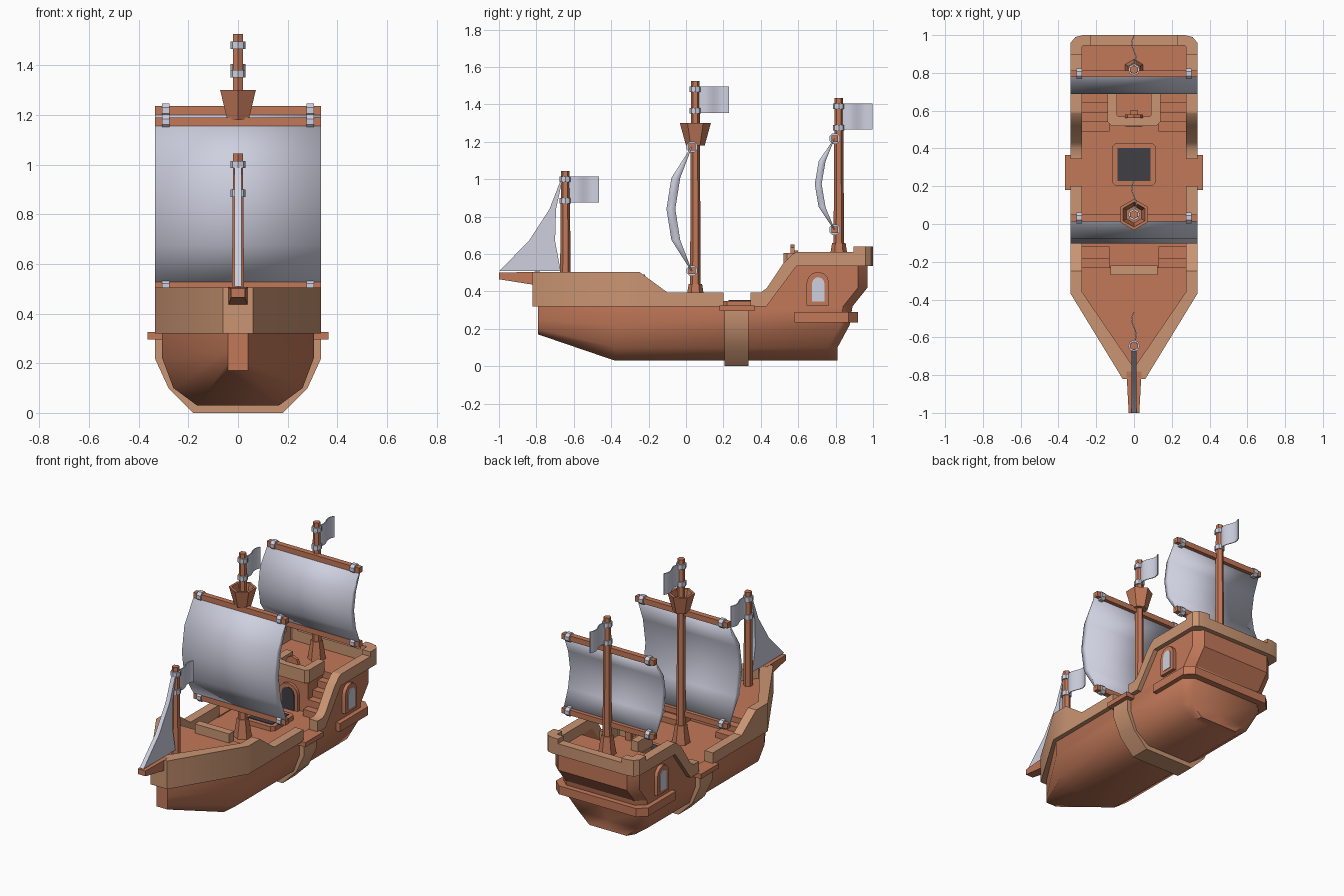
import bpy, bmesh
from math import sin, cos, pi, radians

default_cube = bpy.data.objects.get("Cube")
if default_cube:
    bpy.data.objects.remove(default_cube, do_unlink=True)


def material(name, colour):
    mat = bpy.data.materials.new(name)
    mat.use_nodes = True
    mat.diffuse_color = (*colour, 1)
    mat.node_tree.nodes["Principled BSDF"].inputs["Base Color"].default_value = (*colour, 1)
    return mat


WOOD = material("red wood", (.54, .19, .1))
TRIM = material("pale wood", (.59, .3, .17))
CLOTH = material("grey cloth", (.62, .63, .74))
DARK = material("dark opening", (.05, .05, .06))

SIDE, INNER, HULL = .335, .275, .305   # half widths of rail, rail inside, hull
DECK, FORE, QUARTER = .32, .43, .54    # deck heights


def loft(name, rings, mat, sharp=35):
    """Skin a list of closed rings, cap both ends, smooth below the sharp angle."""
    bm = bmesh.new()
    rows = [[bm.verts.new(p) for p in ring] for ring in rings]
    count = len(rows[0])
    for a, b in zip(rows, rows[1:]):
        for i in range(count):
            j = (i + 1) % count
            bm.faces.new((a[i], a[j], b[j], b[i]))
    bm.faces.new(rows[0])
    bm.faces.new(rows[-1])
    bmesh.ops.remove_doubles(bm, verts=bm.verts, dist=.0005)
    bmesh.ops.recalc_face_normals(bm, faces=bm.faces)
    for face in bm.faces:
        face.smooth = True
    for edge in bm.edges:
        edge.smooth = edge.calc_face_angle(0) < radians(sharp)
    mesh = bpy.data.meshes.new(name)
    bm.to_mesh(mesh)
    bm.free()
    mesh.materials.append(mat)
    obj = bpy.data.objects.new(name, mesh)
    bpy.context.collection.objects.link(obj)
    return obj


def box(name, x, y, z, mat):
    ring = [(x[0], y[0]), (x[1], y[0]), (x[1], y[1]), (x[0], y[1])]
    return loft(name, [[(*p, h) for p in ring] for h in z], mat)


def across(name, profile, x0, x1, mat):
    """Extrude a y-z profile along x."""
    return loft(name, [[(x, y, z) for y, z in profile] for x in (x0, x1)], mat)


def mirrored(half):
    return half + [(-p[0], *p[1:]) for p in reversed(half)]


def post(name, y, levels, mat, sides=6):
    """Upright many-sided post on the centre line from (radius, height) levels."""
    turn = [2 * pi * i / sides for i in range(sides)]
    return loft(name, [[(r * sin(a), y + r * cos(a), z) for a in turn] for r, z in levels], mat)


def spar(name, y, z, radius, x0, x1, mat, sides):
    turn = [2 * pi * (i + .5) / sides for i in range(sides)]
    return across(name, [(y + radius * cos(a), z + radius * sin(a)) for a in turn], x0, x1, mat)


def wall(name, stations, mat, s):
    """Rail from stations of outer x, outer y, inner x, inner y, bottom, top."""
    loft(name, [[(s * ox, oy, lo), (s * ox, oy, hi), (s * ix, iy, hi), (s * ix, iy, lo)]
                for ox, oy, ix, iy, lo, hi in stations], mat)


# Lower hull: blunt bow, faceted belly, chamfered raked stern
belly = [(.165, .03), (.26, .1), (HULL, .22), (HULL, DECK)]
stern_y = [.81, .81, .875, .89]
bow = [(.04, -.79, z) for z in (.17, .2, .25, DECK)]
sections = [bow, [(x, -.38, z) for x, z in belly]]
for inset, scale in ((.05, 1), (0, .82), (0, 0)):
    sections.append([(x * scale, y - inset, z) for (x, z), y in zip(belly, stern_y)])
loft("hull", [mirrored(s) for s in sections], WOOD, 45)

# Stern cabin, centre cabin block and foredeck
cabin = [mirrored([(HULL, .69, z), (HULL, y - .05, z), (.25, y, z)])
         for z, y in ((DECK, .89), (.42, .97), (QUARTER, .97))]
loft("stern_cabin", cabin, WOOD)
box("cabin_front", (-.13, .13), (.54, .7), (DECK, QUARTER), WOOD)
fore_plan = mirrored([(.28, -.23), (.28, -.37), (.03, -.77)])
loft("foredeck", [[(*p, z) for p in fore_plan] for z in (DECK, FORE)], WOOD)
box("foredeck_rail", (-.125, .125), (-.27, -.22), (FORE - .02, .49), TRIM)

# Midship band around the hull
band = mirrored([(.18, 0), (.28, .1), (SIDE, .22), (SIDE, .3)])
loft("midship_band", [[(x, y, z) for x, z in band] for y in (.205, .335)], TRIM)

# Everything repeated on both sides
arch = [(sin(a), cos(a)) for a in [pi * (i / 6 - .5) for i in range(7)]]


def arched(centre, half, low, spring):
    """Arched outline: straight sides with a round head."""
    return [(centre - half, low)] + [(centre + half * u, spring + half * v) for u, v in arch] \
        + [(centre + half, low)]


for side, s in (("left", 1), ("right", -1)):
    wall(side + "_fore_bulwark", [
        (SIDE, .2, INNER, .2, DECK, .395),
        (SIDE, -.1, INNER, -.1, DECK, .395),
        (SIDE, -.25, INNER, -.25, DECK, .505),
        (SIDE, -.37, INNER, -.36, DECK, .505),
        (.06, -.82, .015, -.74, DECK, .505),
        (0, -.82, 0, -.75, DECK, .505)], TRIM, s)
    across(side + "_waist_bulwark", [
        (.345, DECK), (.43, DECK), (.59, .535), (.59, .61), (.57, .6), (.52, .55),
        (.43, .415), (.4, .395), (.345, .395)], s * INNER, s * SIDE, TRIM)
    wall(side + "_stern_rail", [
        (SIDE, .59, INNER, .59, .535, .61),
        (SIDE, .96, INNER, .94, .535, .61),
        (.31, .99, .27, .945, .535, .61),
        (.27, 1, .26, .945, .535, .61),
        (0, 1, 0, .945, .535, .61)], TRIM, s)
    wall(side + "_stern_corner", [
        (SIDE, .895, INNER, .895, .54, .64),
        (SIDE, .96, INNER, .94, .54, .64),
        (.31, .99, .27, .945, .54, .64),
        (.27, 1, .26, .945, .54, .64),
        (.23, 1, .23, .945, .54, .64)], TRIM, s)
    wall(side + "_stern_ledge", [
        (SIDE, .58, .25, .58, .235, .29),
        (SIDE, .87, .25, .8, .235, .29),
        (.28, .92, .24, .82, .235, .29),
        (0, .92, 0, .82, .235, .29)], WOOD, s)
    across(side + "_cabin_side", [(.42, DECK), (.58, QUARTER), (.72, QUARTER), (.72, DECK)],
           s * INNER, s * HULL, WOOD)
    box(side + "_band_cap", (s * .27, s * .365), (.18, .365), (.295, .326), WOOD)

    # Cabin windows
    across(side + "_window_frame", arched(.705, .06, .325, .445), s * .29, s * .328, WOOD)
    across(side + "_window_pane", arched(.707, .033, .345, .443), s * .325, s * .332, CLOTH)

    # Steps to the upper decks
    for i in range(4):
        box(side + "_stern_step", (s * .13, s * INNER), (.49 + .05 * i, .7),
            (DECK, DECK + .044 * (i + 1)), WOOD)
    for i in range(2):
        box(side + "_fore_step", (s * .13, s * INNER), (-.25, -.12 - .06 * i),
            (DECK, DECK + .037 * (i + 1)), WOOD)

    # Balcony rail halves
    wall(side + "_balcony_rail", [
        (.14, .7, .09, .7, .52, .605),
        (.14, .54, .09, .575, .52, .605),
        (.12, .52, .085, .57, .52, .605),
        (0, .52, 0, .57, .52, .605)], TRIM, s)

# Cabin door
for name, half, front, mat in (("door_frame", .07, .52, WOOD), ("door_opening", .045, .515, DARK)):
    loft(name, [[(x, y, z) for x, z in arched(0, half, DECK, .42)] for y in (front, .545)], mat)

# Steering wheel on its stand
box("wheel_stand", (-.02, .02), (.58, .6), (QUARTER, .62), WOOD)
turn = [2 * pi * i / 8 for i in range(8)]
loft("steering_wheel", [[(.048 * cos(a), y, .602 + .048 * sin(a)) for a in turn]
                        for y in (.56, .58)], WOOD)

# Cargo hatch
hatch = [(.115, .22), (.095, .2), (-.095, .2), (-.115, .22),
         (-.115, .41), (-.095, .43), (.095, .43), (.115, .41)]
loft("hatch_frame", [[(*p, z) for p in hatch] for z in (DECK - .01, .35)], WOOD)
box("hatch_grate", (-.088, .088), (.228, .402), (.345, .354), DARK)

# Bowsprit
loft("bowsprit", [[(-w, y, lo), (w, y, lo), (w, y, hi), (-w, y, hi)]
                  for w, y, lo, hi in ((.04, -.78, .43, .506), (.028, -1, .465, .5))], WOOD)

# Masts, their feet, the lookout basket, flags and flag rings
for name, y, foot, top in (("fore", -.645, FORE, 1.045), ("main", .05, DECK, 1.525),
                           ("stern", .817, QUARTER, 1.435)):
    post(name + "_mast", y, [(.029, foot), (.023, top)], WOOD)
    if name != "fore":
        post(name + "_mast_foot", y, [(.055, foot), (.036, foot + .12)], WOOD)
    for drop in (.045, .16):
        post(name + "_flag_ring", y, [(.031, top - drop - .015), (.031, top - drop + .015)], CLOTH, 8)
    strip = []
    for i in range(9):
        sway, along = .012 * sin(i * pi / 4), y + .015 + .165 * i / 8
        strip.append([(sway + dx, along, top - dz) for dx, dz in
                      ((-.003, .17), (.003, .17), (.003, .03), (-.003, .03))])
    loft(name + "_flag", strip, CLOTH, 60)
post("lookout_basket", .05, [(.05, 1.18), (.083, 1.3), (.066, 1.3), (.045, 1.21)], WOOD)

# Square sails: thin crescents hung between two yards with clamps
belly_curve = [(0, .005, 0), (.25, .105, .06), (.5, .13, .085), (.75, .105, .06), (1, .005, 0)]
for name, y, low, high, depth in (("main", .032, .51, 1.172, 1.05), ("stern", .795, .73, 1.217, .82)):
    rings = []
    for t, front, back in belly_curve:
        z, f, b = low + t * (high - low), y - front * depth, y - back * depth
        rings.append([(-SIDE, f, z), (SIDE, f, z), (SIDE, b, z), (-SIDE, b, z)])
    loft(name + "_sail", rings, CLOTH, 181)
    for z in (low, high):
        spar(name + "_yard", y, z, .025, -SIDE, SIDE, WOOD, 4)
        for s in (1, -1):
            spar(name + "_yard_clamp", y, z, .031, s * .275, s * .305, CLOTH, 8)

# Triangular bow sail
jib = [(1, -.668, -.66), (.84, -.73, -.695), (.67, -.84, -.7), (.508, -1, -.67)]
loft("bow_sail", [[(-.014, f, z), (.014, f, z), (.014, b, z), (-.014, b, z)]
                  for z, f, b in jib], CLOTH, 60)
